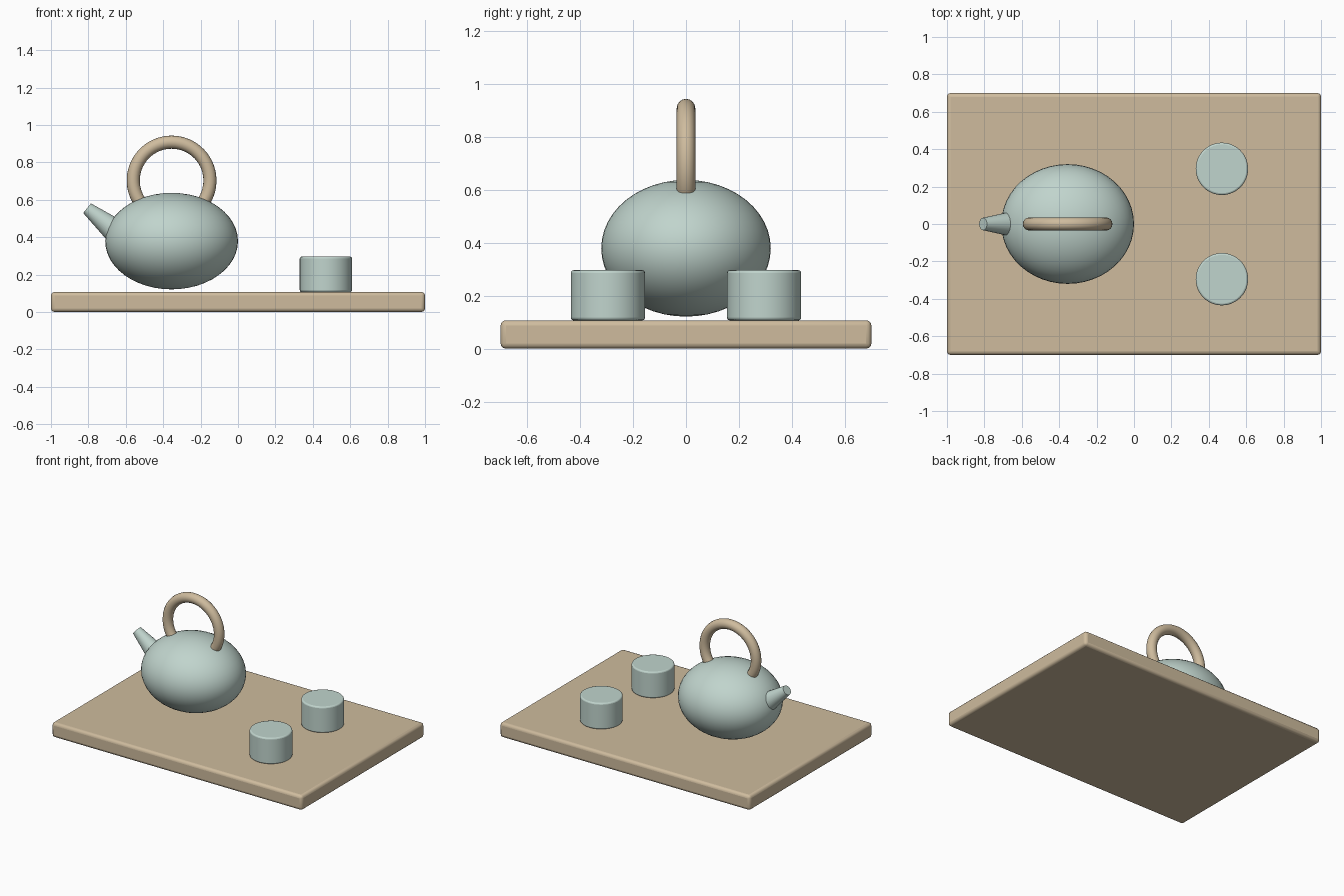
import bpy
import math
from mathutils import Vector

if "Cube" in bpy.data.objects:
    bpy.data.objects.remove(bpy.data.objects["Cube"])


def material(name, color):
    mat = bpy.data.materials.new(name)
    mat.diffuse_color = (*color, 1)
    mat.use_nodes = True
    mat.node_tree.nodes["Principled BSDF"].inputs["Base Color"].default_value = mat.diffuse_color
    return mat


wood = material("wood", (0.62, 0.50, 0.34))
glaze = material("glaze", (0.53, 0.66, 0.61))


def finish(name, mat, bevel=0, smooth=True):
    obj = bpy.context.object
    obj.name = name
    bpy.ops.object.transform_apply(location=False, rotation=False, scale=True)
    obj.data.materials.append(mat)
    if smooth:
        bpy.ops.object.shade_smooth_by_angle(angle=math.radians(40))
    if bevel:
        mod = obj.modifiers.new("bevel", 'BEVEL')
        mod.width = bevel
        mod.segments = 3
        mod.limit_method = 'ANGLE'
        mod.angle_limit = math.radians(40)
    return obj


TRAY_TOP = 0.107
POT = Vector((-0.355, 0, 0.379))

# Tray
bpy.ops.mesh.primitive_cube_add(size=1, location=(0, 0, TRAY_TOP / 2))
bpy.context.object.scale = (2, 1.4, TRAY_TOP)
finish("tray", wood, bevel=0.02)

# Pot body: squashed sphere
bpy.ops.mesh.primitive_uv_sphere_add(segments=48, ring_count=24, radius=1, location=POT)
bpy.context.object.scale = (0.355, 0.32, 0.258)
finish("pot_body", glaze)

# Spout: tapered cone leaving the left side of the pot
angle = math.radians(39)
direction = Vector((-math.cos(angle), 0, math.sin(angle)))
length = 0.28
tip = Vector((-0.807, 0, 0.555))
bpy.ops.mesh.primitive_cone_add(vertices=32, radius1=0.081, radius2=0.033, depth=length,
                                location=tip - direction * length / 2)
bpy.context.object.rotation_euler = direction.to_track_quat('Z', 'Y').to_euler()
finish("spout", glaze)

# Handle: arched round bar whose ends sink into the pot
curve = bpy.data.curves.new("handle", 'CURVE')
curve.dimensions = '3D'
curve.bevel_depth = 0.035
curve.bevel_resolution = 6
curve.use_fill_caps = True
spline = curve.splines.new('POLY')
steps = 48
spline.points.add(steps)
for i, p in enumerate(spline.points):
    a = math.radians(-50 + 280 * i / steps)
    p.co = (POT.x + 0.205 * math.cos(a), 0, 0.703 + 0.205 * math.sin(a), 1)
spline.use_smooth = True
curve.materials.append(wood)
handle = bpy.data.objects.new("handle", curve)
bpy.context.collection.objects.link(handle)

# Two cups
for name, y in (("cup_front", -0.295), ("cup_back", 0.295)):
    bpy.ops.mesh.primitive_cylinder_add(vertices=48, radius=0.14, depth=0.189,
                                        location=(0.47, y, TRAY_TOP + 0.189 / 2))
    finish(name, glaze, bevel=0.01)
